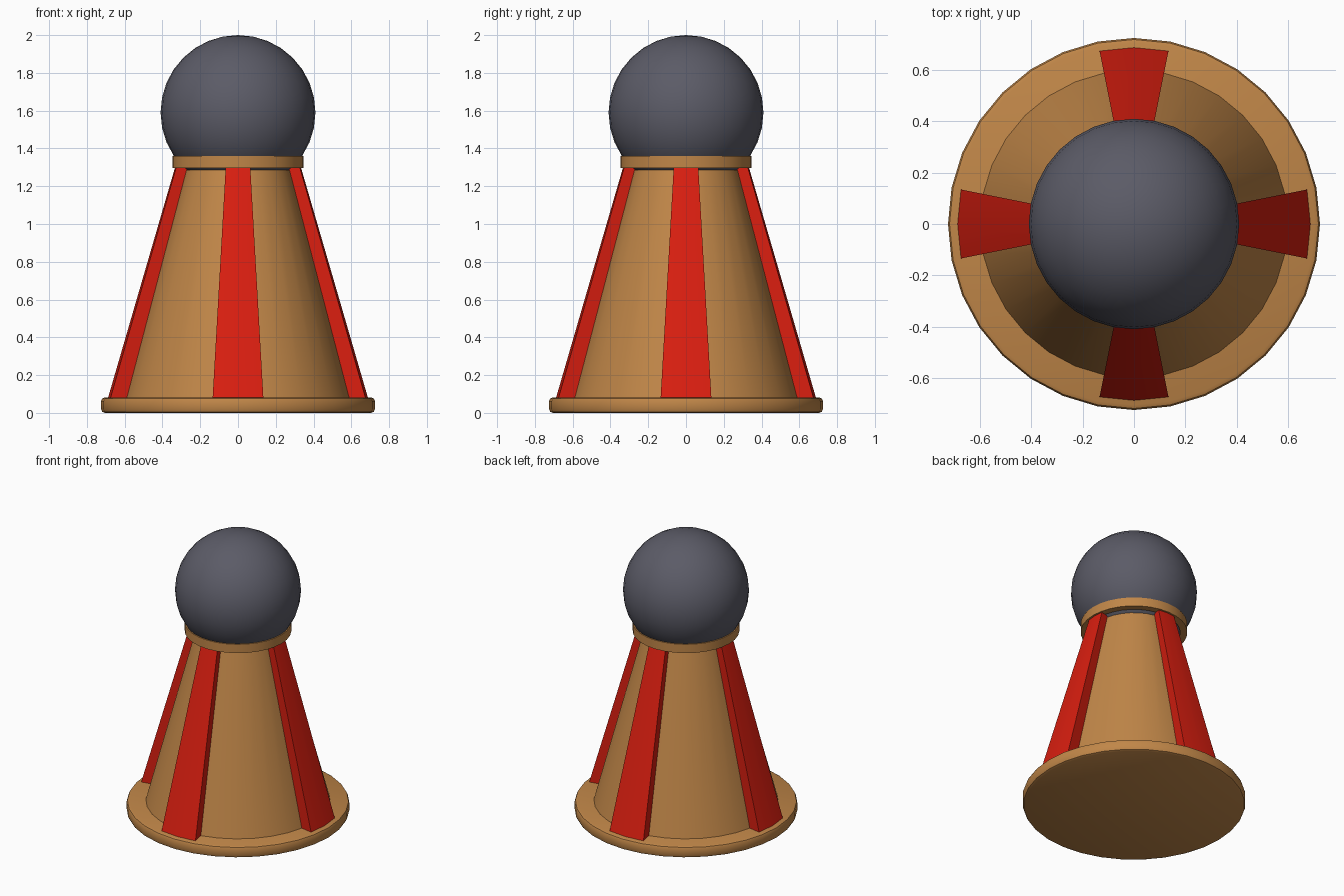
import bpy, bmesh
from math import sin, cos, pi, radians

if "Cube" in bpy.data.objects:
    bpy.data.objects.remove(bpy.data.objects["Cube"])

SIDES = 32


def material(name, rgb):
    m = bpy.data.materials.new(name)
    m.diffuse_color = (*rgb, 1)
    m.use_nodes = True
    m.node_tree.nodes["Principled BSDF"].inputs["Base Color"].default_value = m.diffuse_color
    return m


wood = material("wood", (0.53, 0.24, 0.065))
red = material("red", (0.70, 0.013, 0.005))
dark = material("dark_grey", (0.105, 0.105, 0.135))


def finish(name, bm, mat, smooth=True):
    bmesh.ops.recalc_face_normals(bm, faces=bm.faces)
    me = bpy.data.meshes.new(name)
    bm.to_mesh(me)
    bm.free()
    me.materials.append(mat)
    ob = bpy.data.objects.new(name, me)
    bpy.context.collection.objects.link(ob)
    if smooth:
        bpy.ops.object.select_all(action='DESELECT')
        ob.select_set(True)
        bpy.context.view_layer.objects.active = ob
        bpy.ops.object.shade_smooth_by_angle(angle=radians(40))
    return ob


def lathe(name, profile, mat, closed=False):
    """Spin (radius, z) points; open profiles get capped ends."""
    bm = bmesh.new()
    rings = [[bm.verts.new((r * cos(2 * pi * i / SIDES), r * sin(2 * pi * i / SIDES), z))
              for i in range(SIDES)] for r, z in profile]
    pairs = list(zip(rings, rings[1:]))
    if closed:
        pairs.append((rings[-1], rings[0]))
    else:
        bm.faces.new(rings[0])
        bm.faces.new(rings[-1])
    for a, b in pairs:
        for i in range(SIDES):
            j = (i + 1) % SIDES
            bm.faces.new((a[i], a[j], b[j], b[i]))
    return finish(name, bm, mat)


# Rounded base disc
lathe("base", [(0.705, 0), (0.719, 0.006), (0.725, 0.02), (0.725, 0.062),
               (0.719, 0.076), (0.705, 0.082)], wood)

# Tapered body
lathe("body", [(0.60, 0.08), (0.278, 1.285)], wood)

# Collar ring under the head
lathe("collar", [(0.30, 1.297), (0.347, 1.297), (0.347, 1.36), (0.32, 1.36)], wood, closed=True)

# Ball head
bm = bmesh.new()
bmesh.ops.create_uvsphere(bm, u_segments=32, v_segments=16, radius=0.41)
bmesh.ops.translate(bm, verts=bm.verts, vec=(0, 0, 1.59))
finish("head", bm, dark)

# Four raised ribs, each two body segments wide
for k, side in enumerate(("right", "back", "left", "front")):
    bm = bmesh.new()
    sections = []
    for s in (-1, 0, 1):
        a = k * pi / 2 + s * 2 * pi / SIDES
        sections.append([bm.verts.new((r * cos(a), r * sin(a), z)) for r, z in
                         ((0.59, 0.08), (0.688, 0.08), (0.334, 1.297), (0.265, 1.297))])
    for a, b in zip(sections, sections[1:]):
        for i in range(4):
            j = (i + 1) % 4
            bm.faces.new((a[i], a[j], b[j], b[i]))
    bm.faces.new(sections[0])
    bm.faces.new(sections[-1])
    finish("rib_" + side, bm, red)
